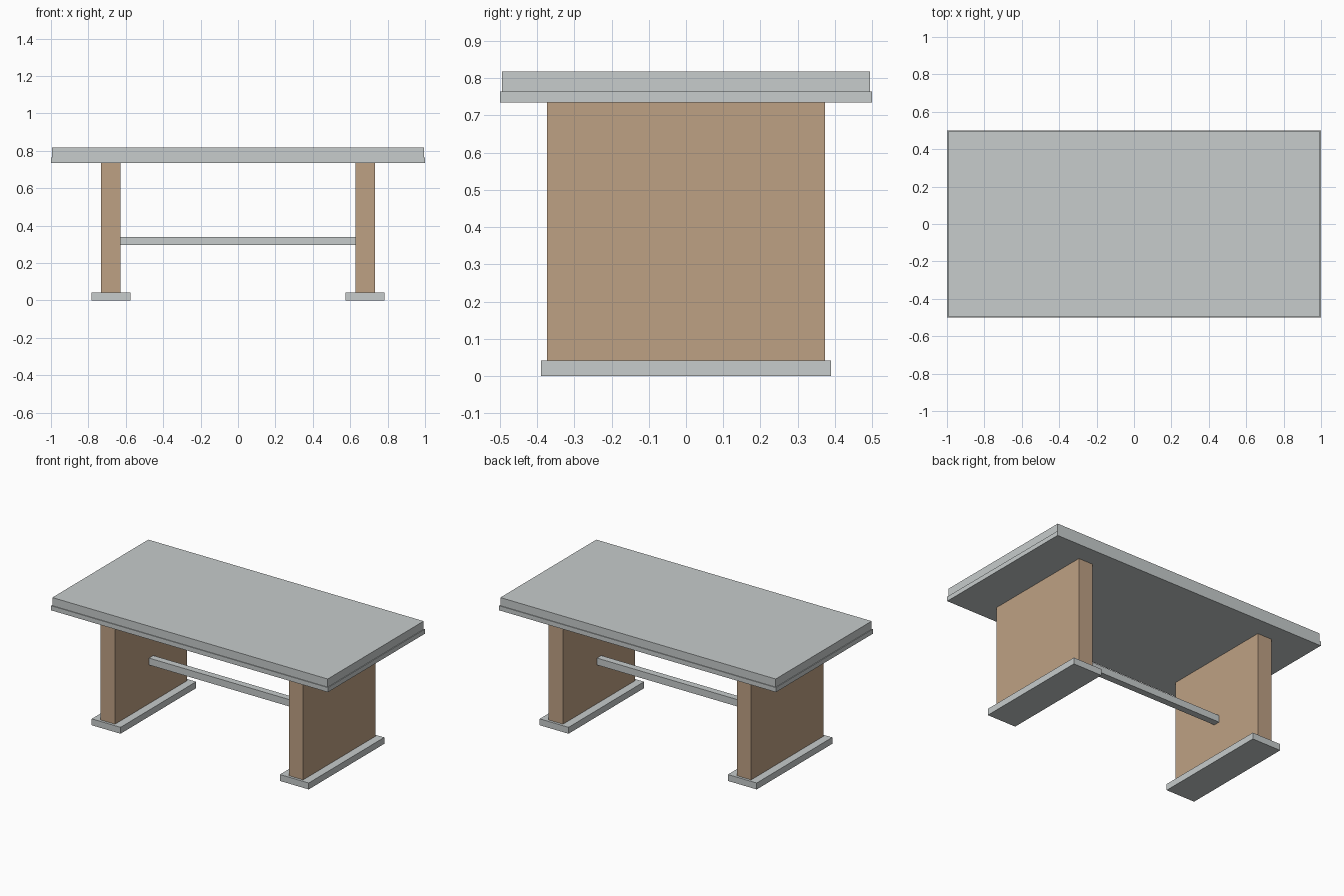
import bpy

if "Cube" in bpy.data.objects:
    bpy.data.objects.remove(bpy.data.objects["Cube"])


def srgb(r, g, b):
    def lin(c):
        c /= 255
        return c / 12.92 if c <= 0.04045 else ((c + 0.055) / 1.055) ** 2.4
    return (lin(r), lin(g), lin(b), 1)


def material(name, rgb):
    m = bpy.data.materials.new(name)
    m.diffuse_color = srgb(*rgb)
    m.use_nodes = True
    m.node_tree.nodes["Principled BSDF"].inputs["Base Color"].default_value = m.diffuse_color
    return m


def box(name, lo, hi, mat):
    bpy.ops.mesh.primitive_cube_add(size=1, location=[(a + b) / 2 for a, b in zip(lo, hi)])
    ob = bpy.context.object
    ob.name = name
    ob.scale = [b - a for a, b in zip(lo, hi)]
    bpy.ops.object.transform_apply(location=False, rotation=False, scale=True)
    ob.data.materials.append(mat)
    return ob


grey = material("pale grey", (199, 204, 204))
wood = material("tan wood", (190, 161, 132))

# Table top: lower slab and slightly smaller upper slab
box("lower_top", (-1, -0.5, 0.735), (1, 0.5, 0.765), grey)
box("upper_top", (-0.995, -0.495, 0.765), (0.995, 0.495, 0.818), grey)

# Panel legs standing on wide feet
for side, x in (("left", -0.68), ("right", 0.68)):
    box(side + "_foot", (x - 0.104, -0.39, 0), (x + 0.104, 0.39, 0.042), grey)
    box(side + "_leg", (x - 0.052, -0.373, 0.042), (x + 0.052, 0.373, 0.735), wood)

# Stretcher bar between the legs
box("stretcher", (-0.628, -0.022, 0.295), (0.628, 0.022, 0.34), grey)
